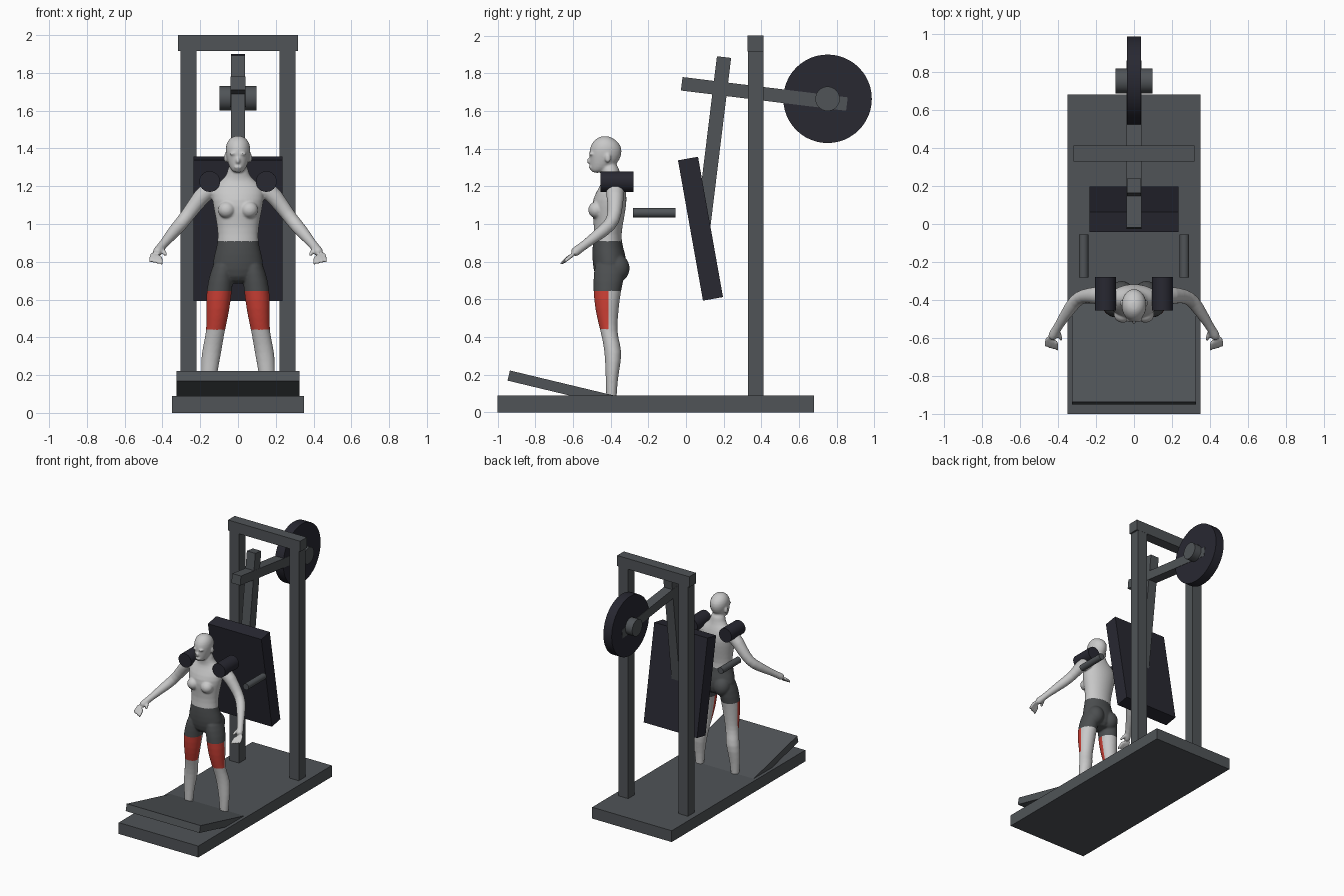
import bpy, bmesh, math
from mathutils import Vector, Matrix

cube = bpy.data.objects.get("Cube")
if cube:
    bpy.data.objects.remove(cube, do_unlink=True)


def material(name, *rgb):
    mat = bpy.data.materials.new(name)
    mat.use_nodes = True
    mat.diffuse_color = (*rgb, 1)
    mat.node_tree.nodes["Principled BSDF"].inputs["Base Color"].default_value = (*rgb, 1)
    return mat


STEEL = material("steel grey", 0.08, 0.088, 0.096)
RUBBER = material("dark rubber", 0.021, 0.021, 0.031)
SKIN = material("pale grey skin", 0.58, 0.58, 0.58)
SHORTS = material("charcoal shorts", 0.072, 0.077, 0.08)
MUSCLE = material("red muscle", 0.6, 0.05, 0.035)


def add_object(name, bm, *mats):
    bmesh.ops.recalc_face_normals(bm, faces=bm.faces)
    mesh = bpy.data.meshes.new(name)
    bm.to_mesh(mesh)
    bm.free()
    for mat in mats:
        mesh.materials.append(mat)
    obj = bpy.data.objects.new(name, mesh)
    bpy.context.collection.objects.link(obj)
    return obj


def smooth(obj, angle=40):
    bpy.ops.object.select_all(action='DESELECT')
    obj.select_set(True)
    bpy.context.view_layer.objects.active = obj
    bpy.ops.object.shade_smooth_by_angle(angle=math.radians(angle))


def box(name, centre, size, mat, tilt=0):
    """Box tilted about the x axis, in degrees."""
    bm = bmesh.new()
    place = (Matrix.Translation(centre) @ Matrix.Rotation(math.radians(tilt), 4, 'X')
             @ Matrix.Diagonal((*size, 1)))
    bmesh.ops.create_cube(bm, size=1, matrix=place)
    return add_object(name, bm, mat)


def cylinder(name, centre, radius, length, axis, mat, sides=32):
    """Cylinder lying along the x or y axis."""
    bm = bmesh.new()
    turn = Matrix.Rotation(math.pi / 2, 4, 'Y' if axis == 'x' else 'X')
    bmesh.ops.create_cone(bm, cap_ends=True, segments=sides, radius1=radius, radius2=radius,
                          depth=length, matrix=Matrix.Translation(centre) @ turn)
    smooth(add_object(name, bm, mat))


# Frame
box("base", (0, -0.16, 0.045), (0.7, 1.68, 0.09), STEEL)
box("footplate", (0, -0.65, 0.125), (0.65, 0.6, 0.055), STEEL, -13.5)
box("crossbar", (0, 0.37, 1.958), (0.635, 0.084, 0.084), STEEL)
for side, s in (("left", 1), ("right", -1)):
    box(side + "_post", (s * 0.263, 0.37, 1.0), (0.084, 0.082, 1.84), STEEL)
    cylinder(side + "_handle", (s * 0.265, -0.168, 1.06), 0.025, 0.225, 'y', STEEL, 20)
    cylinder(side + "_shoulder_pad", (s * 0.15, -0.367, 1.225), 0.055, 0.175, 'y', RUBBER)

# Swinging lever with back pad and weight
box("back_pad", (0, 0.077, 0.975), (0.47, 0.108, 0.757), RUBBER, 10.1)
box("swing_arm", (0, 0.146, 1.43), (0.074, 0.076, 0.92), STEEL, -7)
box("lever", (0, 0.416, 1.691), (0.077, 0.884, 0.072), STEEL, -7)
cylinder("weight_plate", (0, 0.752, 1.665), 0.235, 0.073, 'x', RUBBER, 48)
cylinder("weight_hub", (0, 0.752, 1.665), 0.065, 0.196, 'x', STEEL)


# Figure helpers
def skin_rings(bm, rings):
    """Bridge a list of equal rings of points into a closed volume."""
    loops = [[bm.verts.new(p) for p in ring] for ring in rings]
    n = len(loops[0])
    for a, b in zip(loops, loops[1:]):
        for i in range(n):
            bm.faces.new((a[i], a[(i + 1) % n], b[(i + 1) % n], b[i]))
    bm.faces.new(loops[0][::-1])
    bm.faces.new(loops[-1])


def loft(bm, sections):
    """Stack ellipses given as (centre x, height, front y, back y, half width)."""
    steps = [math.tau * i / 20 for i in range(20)]
    skin_rings(bm, [[(x + w * math.cos(t), (f + b) / 2 + (b - f) / 2 * math.sin(t), z)
                     for t in steps] for x, z, f, b, w in sections])


def tube(bm, stations, s):
    """Round limb through (x, y, z, radius) stations, mirrored by s."""
    pts = [Vector((s * x, y, z)) for x, y, z, r in stations]
    rings = []
    for i, p in enumerate(pts):
        way = (pts[min(i + 1, len(pts) - 1)] - pts[max(i - 1, 0)]).normalized()
        u = way.cross(Vector((0, 0, 1))).normalized()
        v = way.cross(u)
        rings.append([p + stations[i][3] * (u * math.cos(t) + v * math.sin(t))
                      for t in (math.tau * k / 12 for k in range(12))])
    skin_rings(bm, rings)


def ball(bm, centre, size):
    bmesh.ops.create_uvsphere(bm, u_segments=16, v_segments=10, radius=1,
                              matrix=Matrix.Translation(centre) @ Matrix.Diagonal((*size, 1)))


# Torso and neck
body = bmesh.new()
loft(body, [(0, z, f, b, w) for z, f, b, w in (
    (0.68, -0.47, -0.34, 0.09), (0.76, -0.495, -0.31, 0.145), (0.84, -0.5, -0.32, 0.126),
    (0.91, -0.495, -0.345, 0.106), (0.98, -0.487, -0.338, 0.11), (1.06, -0.5, -0.322, 0.125),
    (1.13, -0.5, -0.312, 0.14), (1.19, -0.465, -0.32, 0.14), (1.23, -0.445, -0.335, 0.09),
    (1.26, -0.452, -0.35, 0.056), (1.33, -0.455, -0.36, 0.052))])

# Head
loft(body, [(0, z, f, b, w) for z, f, b, w in (
    (1.27, -0.505, -0.44, 0.024), (1.3, -0.51, -0.385, 0.046), (1.34, -0.513, -0.35, 0.06),
    (1.39, -0.516, -0.336, 0.069), (1.43, -0.502, -0.352, 0.062), (1.455, -0.475, -0.385, 0.042),
    (1.467, -0.45, -0.41, 0.018))])
ball(body, (0, -0.51, 1.335), (0.012, 0.018, 0.018))
ball(body, (0, -0.505, 1.3), (0.022, 0.012, 0.009))

for s in (1, -1):
    ball(body, (s * 0.065, -0.415, 1.35), (0.01, 0.016, 0.026))
    ball(body, (s * 0.024, -0.503, 1.372), (0.022, 0.014, 0.008))
    ball(body, (s * 0.06, -0.475, 1.075), (0.048, 0.046, 0.045))
    ball(body, (s * 0.065, -0.365, 0.765), (0.066, 0.068, 0.075))
    # Legs
    loft(body, [(s * x, z, f, b, w) for x, z, f, b, w in (
        (0.155, 0.04, -0.425, -0.367, 0.03), (0.155, 0.13, -0.425, -0.367, 0.035),
        (0.153, 0.22, -0.428, -0.355, 0.045), (0.141, 0.32, -0.432, -0.336, 0.053),
        (0.125, 0.4, -0.447, -0.362, 0.049), (0.115, 0.46, -0.463, -0.365, 0.052),
        (0.107, 0.55, -0.484, -0.357, 0.063), (0.1, 0.65, -0.494, -0.345, 0.069),
        (0.085, 0.74, -0.492, -0.32, 0.064), (0.07, 0.82, -0.48, -0.33, 0.05))])
    # Arms and palms
    tube(body, [(0.1, -0.375, 1.19, 0.048), (0.165, -0.377, 1.185, 0.053),
                (0.235, -0.375, 1.09, 0.042), (0.29, -0.385, 1.015, 0.038),
                (0.33, -0.43, 0.97, 0.038), (0.4, -0.54, 0.888, 0.022),
                (0.42, -0.575, 0.862, 0.027), (0.435, -0.605, 0.84, 0.026)], s)
    # Fingers and thumb
    for k in range(4):
        root = Vector((0.453 - 0.013 * k, -0.592 - 0.006 * k, 0.846 - 0.004 * k))
        tip = root + Vector((0.012 - 0.008 * k, -0.058, -0.05))
        tube(body, [(*root, 0.012), (*root.lerp(tip, 0.5), 0.011), (*tip, 0.009)], s)
    tube(body, [(0.405, -0.555, 0.87, 0.014), (0.39, -0.59, 0.85, 0.012),
                (0.381, -0.615, 0.832, 0.01)], s)

# Fuse the figure into one smooth surface
figure = add_object("figure", body, SKIN, SHORTS, MUSCLE)
figure.modifiers.new("round", 'SUBSURF').levels = 1
fuse = figure.modifiers.new("fuse", 'REMESH')
fuse.mode = 'VOXEL'
fuse.voxel_size = 0.006
relax = figure.modifiers.new("relax", 'SMOOTH')
relax.factor = 0.5
relax.iterations = 5
evaluated = figure.evaluated_get(bpy.context.evaluated_depsgraph_get())
fused = bpy.data.meshes.new_from_object(evaluated)
figure.modifiers.clear()
figure.data = fused
fused.materials.clear()
for mat in (SKIN, SHORTS, MUSCLE):
    fused.materials.append(mat)

# Shorts by height, front thigh muscles by height and depth
for face in fused.polygons:
    x, y, z = face.center
    face.material_index = 0
    if abs(x) < 0.25 and 0.645 < z < 0.907:
        face.material_index = 1
    elif 0.44 < z <= 0.645 and y < -0.41:
        face.material_index = 2
smooth(figure, 60)
